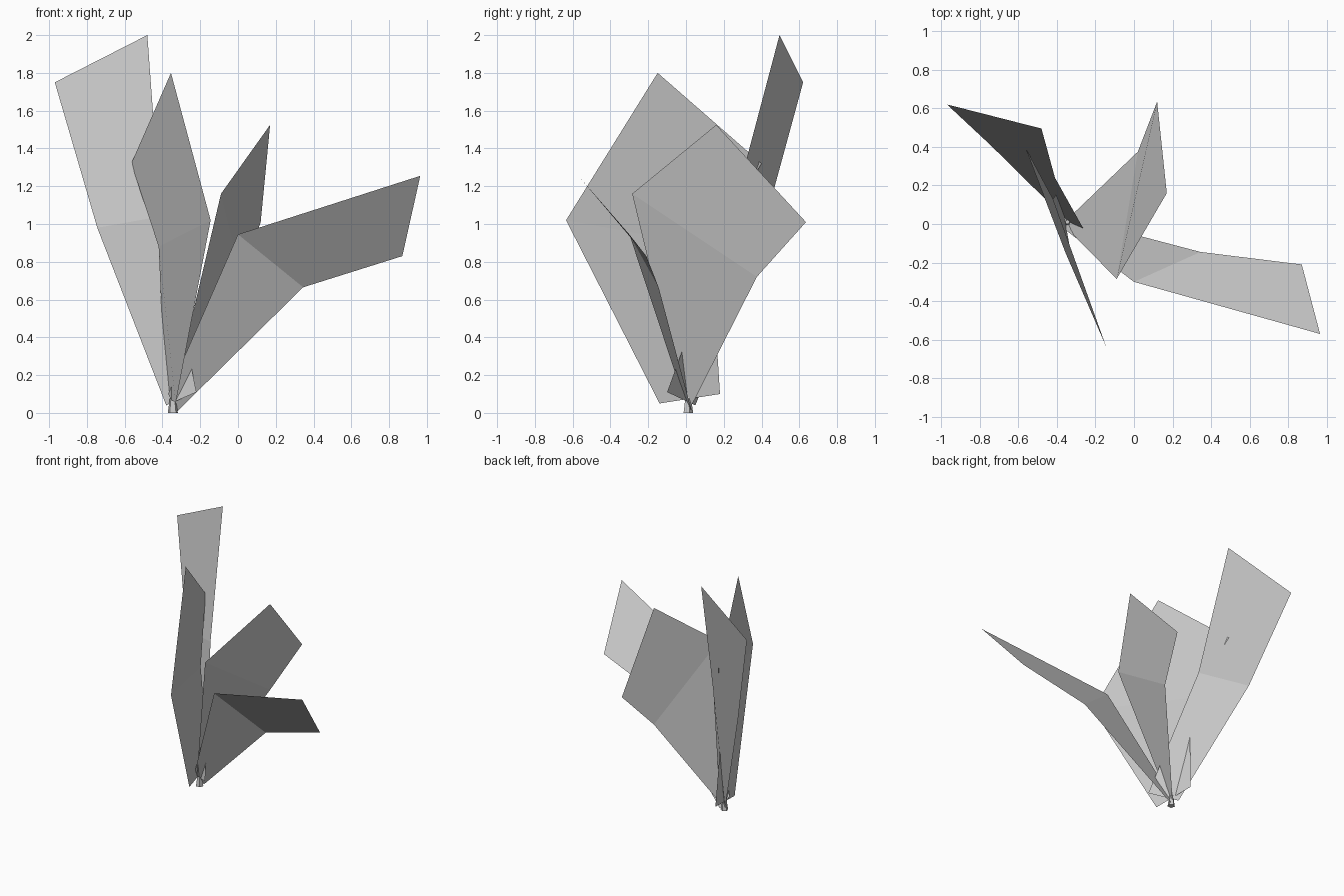
import bpy, bmesh
from mathutils import Vector

if "Cube" in bpy.data.objects:
    bpy.data.objects.remove(bpy.data.objects["Cube"])


def leaf(name, base, mid, tip):
    """Bent leaf card: two flat panels running from base edge to mid edge to tip edge."""
    bm = bmesh.new()
    rows = [[bm.verts.new(Vector(p)) for p in edge] for edge in (base, mid, tip)]
    for (a, b), (c, d) in zip(rows, rows[1:]):
        bm.faces.new((a, b, d, c))
    mesh = bpy.data.meshes.new(name)
    bm.to_mesh(mesh)
    bm.free()
    obj = bpy.data.objects.new(name, mesh)
    bpy.context.collection.objects.link(obj)
    return obj


# Four leaves fanning out of the stem: (base edge, mid edge, tip edge)
leaves = {
    "tall_back_leaf": (
        ((-0.38, 0.05, 0.04), (-0.22, -0.10, 0.11)),
        ((-0.745, 0.41, 0.98), (-0.41, 0.24, 1.04)),
        ((-0.97, 0.62, 1.75), (-0.48, 0.495, 2.0))),
    "upright_side_leaf": (
        ((-0.33, -0.14, 0.05), (-0.385, 0.18, 0.10)),
        ((-0.145, -0.635, 1.02), (-0.42, 0.13, 0.88)),
        ((-0.355, -0.15, 1.80), (-0.565, 0.40, 1.32))),
    "middle_leaf": (
        ((-0.34, -0.03, 0.10), (-0.34, 0.03, 0.04)),
        ((-0.09, -0.285, 1.16), (0.02, 0.375, 0.72)),
        ((0.17, 0.16, 1.525), (0.12, 0.635, 1.01))),
    "drooping_front_leaf": (
        ((-0.37, -0.02, 0.10), (-0.32, 0.03, 0.01)),
        ((0.0, -0.30, 0.945), (0.345, -0.145, 0.665)),
        ((0.965, -0.57, 1.255), (0.87, -0.21, 0.83))),
}
for name, edges in leaves.items():
    leaf(name, *edges)

# Short tapered stem at the root
bpy.ops.mesh.primitive_cone_add(vertices=5, radius1=0.028, radius2=0.012,
                                depth=0.11, location=(-0.345, 0.01, 0.055))
bpy.context.object.name = "stem"
